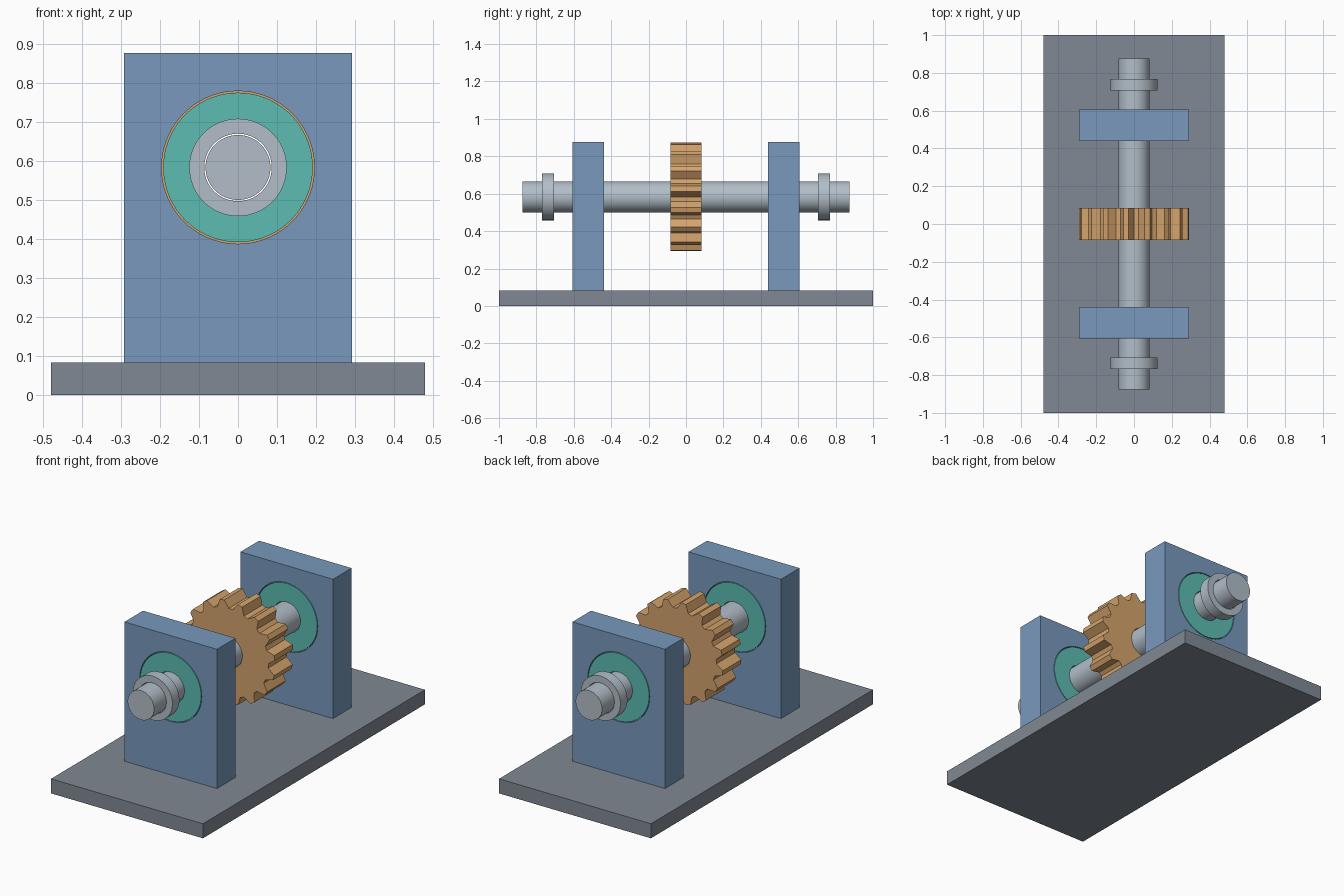
import bpy, bmesh, math

if "Cube" in bpy.data.objects:
    bpy.data.objects.remove(bpy.data.objects["Cube"])

AXIS_Z = 0.583          # height of the shaft axis
BORE = 0.0865           # clearance bore around the shaft


def material(name, r, g, b):
    def linear(c):
        c /= 255
        return c / 12.92 if c <= 0.04045 else ((c + 0.055) / 1.055) ** 2.4
    m = bpy.data.materials.new(name)
    m.diffuse_color = (linear(r), linear(g), linear(b), 1)
    m.use_nodes = True
    m.node_tree.nodes["Principled BSDF"].inputs["Base Color"].default_value = m.diffuse_color
    return m


BLUE = material("block_blue", 120, 153, 189)
GREY = material("base_grey", 128, 137, 147)
TEAL = material("bearing_teal", 92, 188, 178)
BRONZE = material("gear_bronze", 212, 163, 108)
STEEL = material("shaft_steel", 178, 190, 200)


def circle(r, n=72):
    return [(r * math.cos(math.tau * i / n), r * math.sin(math.tau * i / n))
            for i in range(n)]


def rectangle(x, z0, z1):
    return [(-x, z0), (x, z0), (x, z1), (-x, z1)]


def gear_outline(teeth, root, tip):
    pts = []
    for i in range(teeth):
        for q, r in enumerate((root, tip, tip, root)):
            a = math.tau * (i + q / 4) / teeth
            pts.append((r * math.cos(a), r * math.sin(a)))
    return pts


def extruded(name, loops, y, width, mat, z=AXIS_Z):
    """Fill the x-z loops (inner loops become holes) and extrude along y."""
    curve = bpy.data.curves.new(name, 'CURVE')
    curve.dimensions = '2D'
    curve.fill_mode = 'BOTH'
    curve.extrude = width / 2
    for loop in loops:
        spline = curve.splines.new('POLY')
        spline.points.add(len(loop) - 1)
        for p, (u, v) in zip(spline.points, loop):
            p.co = (u, v, 0, 1)
        spline.use_cyclic_u = True
    obj = bpy.data.objects.new(name, curve)
    obj.location = (0, y, z)
    obj.rotation_euler = (math.pi / 2, 0, 0)
    bpy.context.collection.objects.link(obj)
    bpy.ops.object.select_all(action='DESELECT')
    obj.select_set(True)
    bpy.context.view_layer.objects.active = obj
    bpy.ops.object.convert(target='MESH')
    obj = bpy.context.view_layer.objects.active
    bm = bmesh.new()
    bm.from_mesh(obj.data)
    bmesh.ops.remove_doubles(bm, verts=bm.verts, dist=1e-5)
    bmesh.ops.recalc_face_normals(bm, faces=bm.faces)
    bm.to_mesh(obj.data)
    bm.free()
    obj.data.materials.clear()
    obj.data.materials.append(mat)
    bpy.ops.object.shade_smooth_by_angle(angle=math.radians(15))
    return obj


# Base plate
extruded("base_plate", [rectangle(0.479, 0, 0.083)], 0, 2.0, GREY, z=0)

# Shaft and central gear
extruded("shaft", [circle(0.0833)], 0, 1.75, STEEL)
extruded("gear", [gear_outline(16, 0.25, 0.2917), circle(BORE)], 0, 0.167, BRONZE)

# Support blocks, bearings and collars at both ends
for side, s in (("front", -1), ("back", 1)):
    extruded(side + "_support_block",
             [rectangle(0.2917, 0.083 - AXIS_Z, 0.877 - AXIS_Z), circle(0.1958)],
             s * 0.5225, 0.167, BLUE)
    extruded(side + "_bearing", [circle(0.1917), circle(BORE)],
             s * 0.5225, 0.167, TEAL)
    extruded(side + "_collar", [circle(0.125), circle(BORE)],
             s * 0.7375, 0.0625, STEEL)
